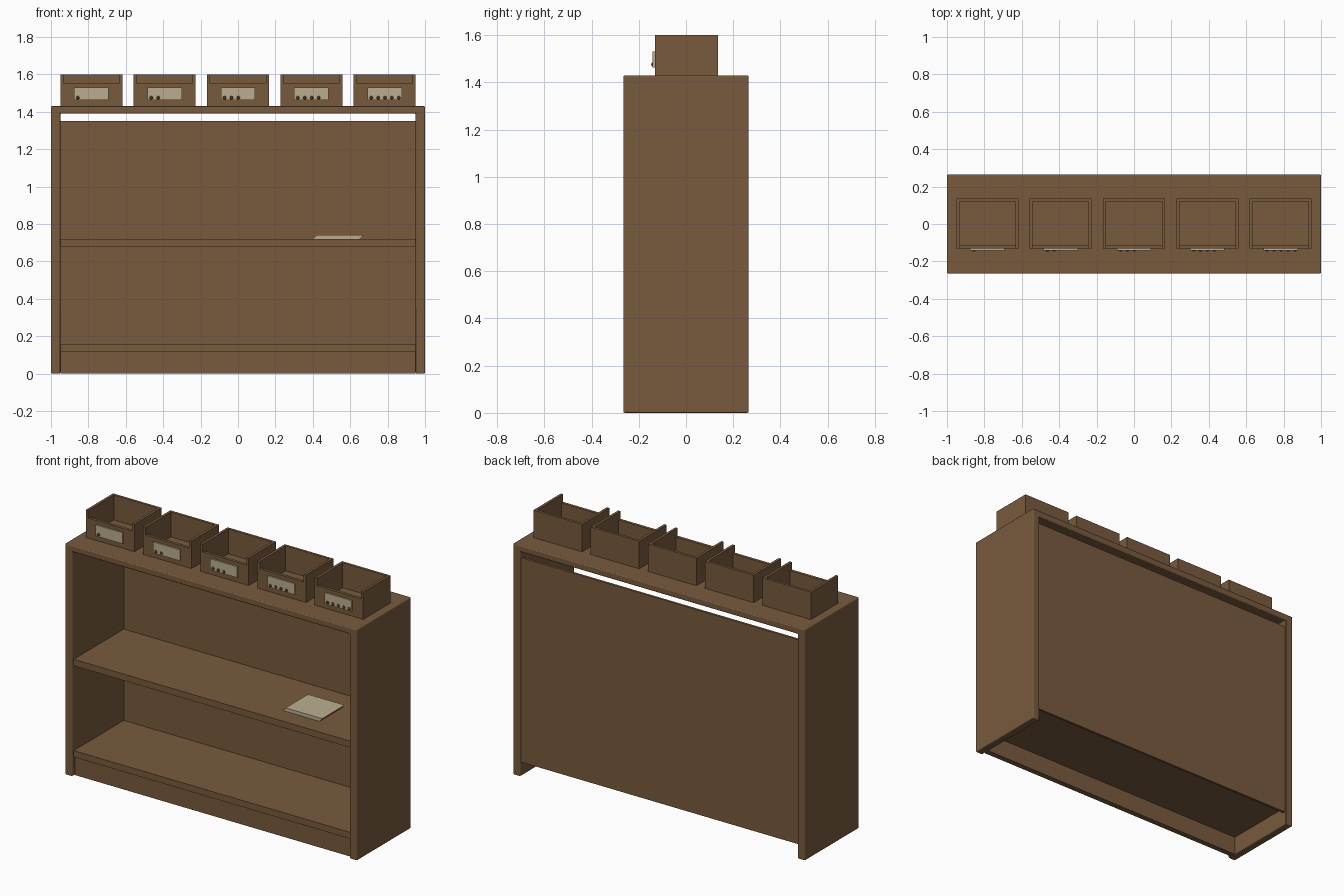
import bpy, bmesh, math
from mathutils import Vector, Matrix

if "Cube" in bpy.data.objects:
    bpy.data.objects.remove(bpy.data.objects["Cube"])


def material(name, color):
    m = bpy.data.materials.new(name)
    m.diffuse_color = (*color, 1.0)
    m.use_nodes = True
    m.node_tree.nodes["Principled BSDF"].inputs["Base Color"].default_value = m.diffuse_color
    return m


WOOD = material("brown wood", (0.188, 0.104, 0.047))
CREAM = material("cream paper", (0.50, 0.42, 0.275))
DARK = material("dark pin", (0.06, 0.04, 0.025))


def finish(name, bm, mat):
    bmesh.ops.recalc_face_normals(bm, faces=bm.faces[:])
    mesh = bpy.data.meshes.new(name)
    bm.to_mesh(mesh)
    bm.free()
    mesh.materials.append(mat)
    obj = bpy.data.objects.new(name, mesh)
    bpy.context.collection.objects.link(obj)
    return obj


def add_box(bm, lo, hi):
    lo, hi = Vector(lo), Vector(hi)
    mat = Matrix.Translation((lo + hi) / 2) @ Matrix.Diagonal((*(hi - lo), 1))
    return bmesh.ops.create_cube(bm, size=1, matrix=mat)["verts"]


def box(name, lo, hi, mat=WOOD):
    bm = bmesh.new()
    add_box(bm, lo, hi)
    return finish(name, bm, mat)


def prism(name, profile, axis, start, end, mat=WOOD):
    """Extrude a 2D profile along x (profile is y,z) or y (profile is x,z)."""
    bm = bmesh.new()
    place = (lambda a, b: (start, a, b)) if axis == "x" else (lambda a, b: (a, start, b))
    face = bm.faces.new([bm.verts.new(place(a, b)) for a, b in profile])
    new = bmesh.ops.extrude_face_region(bm, geom=[face])["geom"]
    step = Vector((end - start, 0, 0)) if axis == "x" else Vector((0, end - start, 0))
    bmesh.ops.translate(bm, vec=step, verts=[v for v in new if isinstance(v, bmesh.types.BMVert)])
    return finish(name, bm, mat)


# Carcass: two sides and the top as one bevelled arch
W, H, D, T = 1.0, 1.43, 0.265, 0.05
IN, TOP = W - T, 1.39
carcass = prism("carcass", [(-W, 0), (-IN, 0), (-IN, TOP), (IN, TOP),
                            (IN, 0), (W, 0), (W, H), (-W, H)], "y", -D, D)
bevel = carcass.modifiers.new("soft edges", "BEVEL")
bevel.width, bevel.segments = 0.006, 3

# Shelves, kick board and back panel
box("bottom_shelf", (-IN, -0.25, 0.115), (IN, 0.24, 0.155))
box("middle_shelf", (-IN, -0.25, 0.68), (IN, 0.24, 0.72))
box("kick_board", (-IN, -0.24, 0.0), (IN, -0.205, 0.115))
box("back_panel", (-IN, 0.24, 0.085), (IN, 0.255, 1.35))

# Open bin: solid block with a cavity and a lowered front
BIN_TOP, LOW_FRONT = 1.60, 1.553
first_bin = box("bin_1", (-0.166, -0.132, H), (0.166, 0.135, BIN_TOP))
cutter = prism("bin_cutter", [(-0.114, H + 0.016), (0.119, H + 0.016), (0.119, 1.7),
                              (-0.2, 1.7), (-0.2, LOW_FRONT), (-0.114, LOW_FRONT)],
               "x", -0.15, 0.15)
cutter.hide_render = True
cut = first_bin.modifiers.new("cavity", "BOOLEAN")
cut.object, cut.operation, cut.solver = cutter, "DIFFERENCE", "EXACT"
bpy.context.view_layer.objects.active = first_bin
first_bin.select_set(True)
bpy.ops.object.modifier_apply(modifier=cut.name)
bpy.data.objects.remove(cutter)

# Row of five bins, each with a label plate carrying one more pin
for i in range(5):
    cx = (i - 2) * 0.392
    if i == 0:
        tub = first_bin
    else:
        tub = bpy.data.objects.new(f"bin_{i + 1}", first_bin.data)
        bpy.context.collection.objects.link(tub)
    tub.location.x = cx
    box(f"label_{i + 1}", (cx - 0.092, -0.141, 1.462), (cx + 0.092, -0.132, 1.53), CREAM)
    bm = bmesh.new()
    for k in range(i + 1):
        spot = Matrix.Translation((cx - 0.072 + k * 0.037, -0.141, 1.475))
        bmesh.ops.create_uvsphere(bm, u_segments=12, v_segments=8, radius=0.009,
                                  matrix=spot @ Matrix.Diagonal((1, 0.7, 1, 1)))
    pins = finish(f"label_pins_{i + 1}", bm, DARK)
    for p in pins.data.polygons:
        p.use_smooth = True

# Leaning stack of paper sheets on the middle shelf
bm = bmesh.new()
SHEETS, THICK = 8, 0.0027
for k in range(SHEETS):
    z = 0.72 + k * THICK
    verts = add_box(bm, (-0.125, -0.11, 0), (0.125, 0.11, THICK))
    move = Matrix.Translation((0.527 + 0.018 * k / (SHEETS - 1), -0.024, z))
    bmesh.ops.transform(bm, matrix=move, verts=verts)
finish("paper_stack", bm, CREAM)
